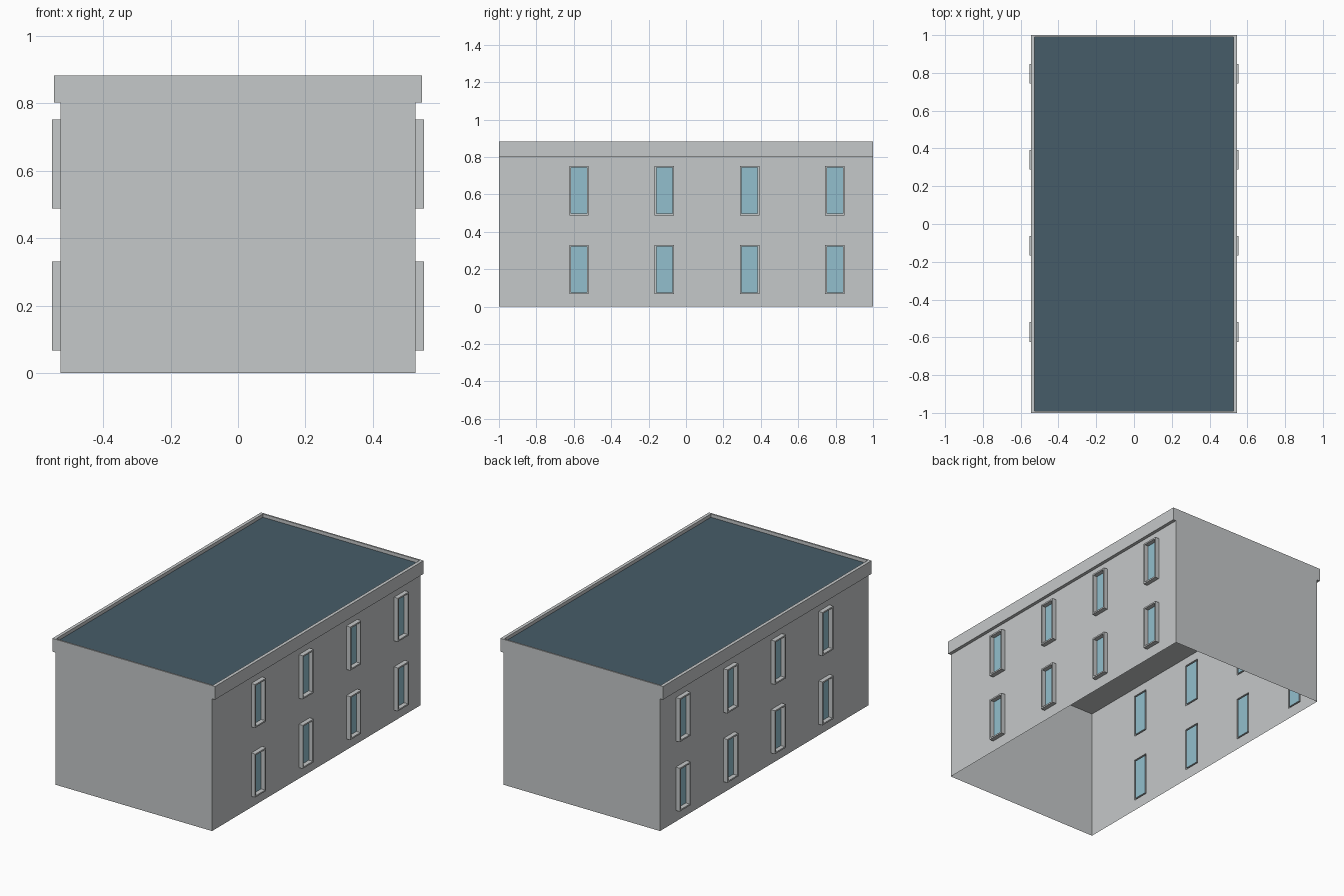
import bpy
from mathutils import Vector

if "Cube" in bpy.data.objects:
    bpy.data.objects.remove(bpy.data.objects["Cube"])

W, L, H = 0.526, 1.0, 0.802       # wall half width, half length, wall height
CW, TOP, ROOF = 0.546, 0.882, 0.862  # cornice half width, top, roof level
FX, FT = 0.5525, 0.009            # frame front plane, frame thickness
WIN_Y = [(-0.624, -0.52), (-0.168, -0.064), (0.288, 0.392), (0.744, 0.848)]
WIN_Z = [(0.067, 0.33), (0.488, 0.752)]


def material(name, rgb):
    m = bpy.data.materials.new(name)
    m.diffuse_color = (*rgb, 1)
    m.use_nodes = True
    m.node_tree.nodes["Principled BSDF"].inputs["Base Color"].default_value = m.diffuse_color
    return m


GREY = material("wall_grey", (0.56, 0.58, 0.585))
BLUE = material("roof_slate_blue", (0.062, 0.108, 0.14))
GLASS = material("window_glass", (0.29, 0.52, 0.61))


def build(name, quads, mat):
    """Mesh from (four corners, facing direction) quads, mirrored over x."""
    verts, faces, seen = [], [], {}
    for pts, facing in quads:
        p = [Vector(q) for q in pts]
        if (p[1] - p[0]).cross(p[2] - p[0]).dot(Vector(facing)) < 0:
            p.reverse()
        face = []
        for q in p:
            key = tuple(round(c, 5) for c in q)
            if key not in seen:
                seen[key] = len(verts)
                verts.append(key)
            face.append(seen[key])
        faces.append(face)
    me = bpy.data.meshes.new(name)
    me.from_pydata(verts, [], faces)
    me.materials.append(mat)
    ob = bpy.data.objects.new(name, me)
    bpy.context.collection.objects.link(ob)
    ob.modifiers.new("mirror", 'MIRROR').use_axis[0] = True
    return ob


def rect_x(x, y0, y1, z0, z1):
    return [(x, y0, z0), (x, y1, z0), (x, y1, z1), (x, y0, z1)]


def rect_y(y, x0, x1, z0, z1):
    return [(x0, y, z0), (x1, y, z0), (x1, y, z1), (x0, y, z1)]


def rect_z(z, x0, x1, y0, y1):
    return [(x0, y0, z), (x1, y0, z), (x1, y1, z), (x0, y1, z)]


OUT, UP, DOWN = (1, 0, 0), (0, 0, 1), (0, 0, -1)

# Walls: side wall as a grid with window openings, plain ends, open bottom
ys = [-L] + [v for w in WIN_Y for v in w] + [L]
zs = [0] + [v for w in WIN_Z for v in w] + [H]
walls = []
for i in range(len(ys) - 1):
    for j in range(len(zs) - 1):
        if not (i % 2 and j % 2):
            walls.append((rect_x(W, ys[i], ys[i + 1], zs[j], zs[j + 1]), OUT))
for s in (-1, 1):
    walls.append((rect_y(s * L, 0, W, 0, H), (0, s, 0)))
build("walls", walls, GREY)

# Cornice: overhanging band with a thin parapet rim and closed underside
IX, IY = W, L - 0.01
cornice = [(rect_z(H, 0, CW, -L, L), DOWN),
           (rect_x(CW, -L, L, H, TOP), OUT),
           (rect_z(TOP, IX, CW, -L, L), UP),
           (rect_x(IX, -IY, IY, ROOF, TOP), (-1, 0, 0))]
for s in (-1, 1):
    cornice += [(rect_y(s * L, 0, CW, H, TOP), (0, s, 0)),
                (rect_z(TOP, 0, IX, s * IY, s * L), UP),
                (rect_y(s * IY, 0, IX, ROOF, TOP), (0, -s, 0))]
build("cornice", cornice, GREY)

# Flat roof inside the parapet
build("roof", [(rect_z(ROOF, 0, IX, -IY, IY), UP)], BLUE)

# Window frames projecting from the wall, with glass at the wall plane
frames, panes = [], []
for y0, y1 in WIN_Y:
    for z0, z1 in WIN_Z:
        inner = (y0 + FT, y1 - FT, z0 + FT, z1 - FT)
        o0, o1 = rect_x(W, y0, y1, z0, z1), rect_x(FX, y0, y1, z0, z1)
        i1, i0 = rect_x(FX, *inner), rect_x(W, *inner)
        sides = [DOWN, (0, 1, 0), UP, (0, -1, 0)]
        for k in range(4):
            n, d = (k + 1) % 4, Vector(sides[k])
            frames += [([o0[k], o0[n], o1[n], o1[k]], d),
                       ([o1[k], o1[n], i1[n], i1[k]], OUT),
                       ([i1[k], i1[n], i0[n], i0[k]], -d)]
        panes.append((i0, OUT))
build("window_frames", frames, GREY)
build("window_glass", panes, GLASS)
